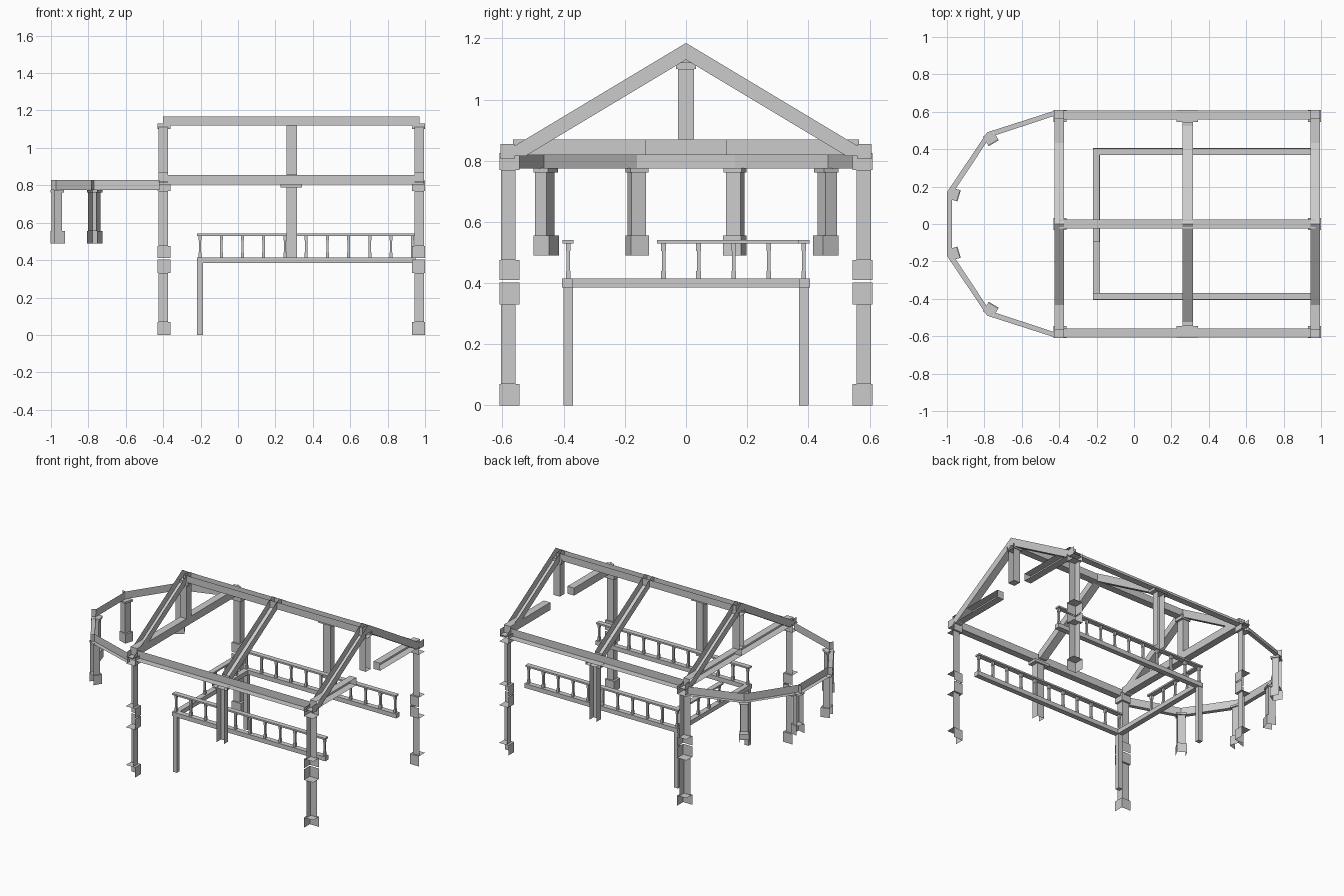
import bpy
import bmesh
from mathutils import Vector

cube = bpy.data.objects.get("Cube")
if cube:
    bpy.data.objects.remove(cube, do_unlink=True)

grey = bpy.data.materials.new("timber_grey")
grey.use_nodes = True
colour = (0.6, 0.6, 0.6, 1)
grey.diffuse_color = colour
grey.node_tree.nodes["Principled BSDF"].inputs["Base Color"].default_value = colour

SIDES = ["bottom", "top", "-y", "+x", "+y", "-x"]


def solid(name, ring_a, ring_b, skip=()):
    """Six-sided solid between two four-point rings; faces in skip are left open."""
    bm = bmesh.new()
    a = [bm.verts.new(p) for p in ring_a]
    b = [bm.verts.new(p) for p in ring_b]
    faces = [bm.faces.new(a), bm.faces.new(b)]
    for i in range(4):
        j = (i + 1) % 4
        faces.append(bm.faces.new((a[i], a[j], b[j], b[i])))
    bmesh.ops.recalc_face_normals(bm, faces=bm.faces)
    if skip:
        bmesh.ops.delete(bm, geom=[faces[i] for i in skip], context="FACES")
    mesh = bpy.data.meshes.new(name)
    bm.to_mesh(mesh)
    bm.free()
    mesh.materials.append(grey)
    obj = bpy.data.objects.new(name, mesh)
    bpy.context.collection.objects.link(obj)
    return obj


def box(name, xs, ys, zs, open_sides=()):
    x0, x1 = sorted(xs)
    y0, y1 = sorted(ys)
    plan = [(x0, y0), (x1, y0), (x1, y1), (x0, y1)]
    return solid(name, [(*p, zs[0]) for p in plan], [(*p, zs[1]) for p in plan],
                 [SIDES.index(s) for s in open_sides])


# End frames: wall position, inward x direction
ENDS = [("bay_end", -0.43, 1, "-x"), ("gable_end", 1.0, -1, "+x")]


def rafter(name, xs, s, foot):
    """Sloped beam, open towards the roof."""
    slope = 0.6
    profile = [(0, 1.185), (foot, 1.185 - slope * foot), (foot, 0.815),
               (0.525, 0.815), ]
    profile = [profile[0], profile[1], profile[2], profile[3], (0, 1.13)]
    bm = bmesh.new()
    rings = [[bm.verts.new((x, s * y, z)) for y, z in profile] for x in xs]
    faces = [bm.faces.new(r) for r in rings]
    n = len(profile)
    for i in range(n):
        j = (i + 1) % n
        faces.append(bm.faces.new((rings[0][i], rings[0][j], rings[1][j], rings[1][i])))
    bmesh.ops.recalc_face_normals(bm, faces=bm.faces)
    bmesh.ops.delete(bm, geom=[faces[2], faces[-1]], context="FACES")
    mesh = bpy.data.meshes.new(name)
    bm.to_mesh(mesh)
    bm.free()
    mesh.materials.append(grey)
    bpy.context.collection.objects.link(bpy.data.objects.new(name, mesh))


for end, wall, d, out_x in ENDS:
    thin = (wall + d * 0.005, wall + d * 0.055)
    wide = (wall, wall + d * 0.07)
    for s in (-1, 1):
        out_y = "+y" if s > 0 else "-y"
        tag = f"{end}_{'back' if s > 0 else 'front'}"
        outer = [out_x, out_y]
        shaft_y = (s * 0.557, s * 0.605)
        block_y = (s * 0.545, s * 0.61)
        # Corner posts, open towards the walls
        box(f"lower_base_{tag}", wide, block_y, (0, 0.07), outer + ["bottom"])
        box(f"lower_shaft_{tag}", thin, shaft_y, (0.07, 0.33), outer + ["top", "bottom"])
        box(f"lower_capital_{tag}", wide, block_y, (0.33, 0.402), outer + ["top"])
        box(f"upper_base_{tag}", wide, block_y, (0.41, 0.475), outer + ["bottom"])
        box(f"upper_shaft_{tag}", thin, shaft_y, (0.475, 0.77), outer + ["top", "bottom"])
        box(f"upper_capital_{tag}", wide, block_y, (0.77, 0.825), outer + ["top"])
        rafter(f"rafter_{tag}", thin, s, 0.61)
        # Tie beam, interrupted at the gable end
        inner = 0.13 if end == "gable_end" else 0
        box(f"tie_beam_{tag}", thin, (s * inner, s * 0.565), (0.818, 0.87), [out_x])
    # King post
    box(f"king_post_{end}", thin, (-0.026, 0.026), (0.87, 1.1), [out_x, "top"])
    box(f"king_capital_{end}", wide, (-0.032, 0.032), (1.1, 1.13), [out_x, "top"])

# Ridge, eaves and middle frame
box("ridge_beam", (-0.4, 0.97), (-0.025, 0.025), (1.12, 1.168), ["top"])
for s, side, out_y in ((-1, "front", "-y"), (1, "back", "+y")):
    box(f"eaves_beam_{side}", (-0.42, 0.995), (s * 0.56, s * 0.607), (0.805, 0.855),
        ["top", out_y])
    rafter(f"middle_rafter_{side}", (0.26, 0.315), s, 0.545)
    box(f"middle_post_{side}", (0.26, 0.315), (s * 0.557, s * 0.605), (0.41, 0.79),
        [out_y, "top", "bottom"])
    box(f"middle_capital_{side}", (0.228, 0.342), (s * 0.545, s * 0.61), (0.788, 0.806),
        [out_y])

# Bay: faceted beam with angled posts
half_out = [(-0.42, 0.607), (-0.785, 0.49), (-1.0, 0.17)]
half_in = [(-0.42, 0.58), (-0.77, 0.465), (-0.972, 0.16)]
outer_path = half_out + [(x, -y) for x, y in reversed(half_out)]
inner_path = half_in + [(x, -y) for x, y in reversed(half_in)]
for i in range(len(outer_path) - 1):
    plan = [outer_path[i], outer_path[i + 1], inner_path[i + 1], inner_path[i]]
    solid(f"bay_beam_{i + 1}", [(*p, 0.775) for p in plan], [(*p, 0.827) for p in plan],
          (1, 2))


def bay_post(name, corner, inward, half, near, far, zs, skip):
    across = Vector((-inward.y, inward.x))
    plan = [corner + across * u * half + inward * v
            for u, v in ((-1, near), (1, near), (1, far), (-1, far))]
    solid(name, [(*p, zs[0]) for p in plan], [(*p, zs[1]) for p in plan], skip)


for i in range(1, 5):
    corner = Vector(outer_path[i])
    inward = (Vector(inner_path[i]) - corner).normalized()
    if abs(corner.y) < 0.3:
        inward = Vector((0.956, -0.29 if corner.y > 0 else 0.29))
    bay_post(f"bay_post_base_{i}", corner, inward, 0.031, 0.008, 0.068, (0.49, 0.555), (0, 2))
    bay_post(f"bay_post_shaft_{i}", corner, inward, 0.025, 0.01, 0.055, (0.555, 0.765),
             (0, 1, 2))
    bay_post(f"bay_post_capital_{i}", corner, inward, 0.031, 0.008, 0.064, (0.762, 0.776),
             (2,))

# Gallery floor beams, legs and handrails
for s, side in ((-1, "front"), (1, "back")):
    box(f"gallery_beam_{side}", (-0.22, 0.95), (s * 0.37, s * 0.405), (0.385, 0.415))
    box(f"gallery_leg_{side}", (-0.218, -0.187), (s * 0.37, s * 0.4), (0, 0.385))
    box(f"handrail_{side}", (-0.22, 0.945), (s * 0.368, s * 0.403), (0.53, 0.541))
box("gallery_cross_beam", (-0.22, -0.183), (-0.37, 0.37), (0.385, 0.415))
box("handrail_cross", (-0.22, -0.185), (-0.095, 0.368), (0.53, 0.541))


def baluster(name, x, y):
    for part, w, zs in (("foot", 0.008, (0.415, 0.44)), ("shaft", 0.006, (0.44, 0.505)),
                        ("head", 0.008, (0.505, 0.53))):
        box(f"{name}_{part}", (x - w, x + w), (y - w, y + w), zs)


for i in range(11):
    for s, side in ((-1, "front"), (1, "back")):
        baluster(f"baluster_{side}_{i + 1}", -0.203 + i * 0.1135, s * 0.385)
for i in range(4):
    baluster(f"baluster_cross_{i + 1}", -0.203, -0.073 + i * 0.1145)
